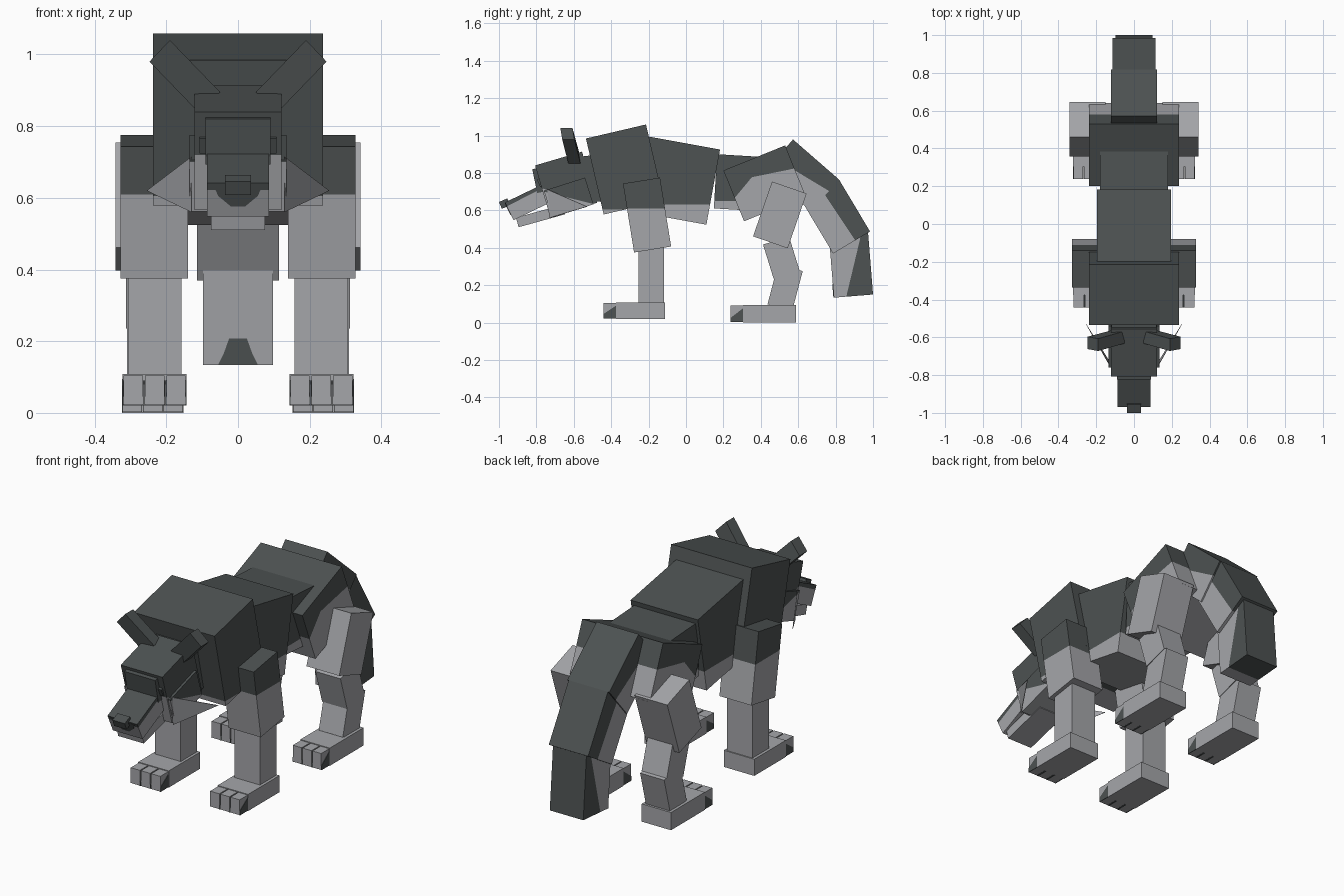
import bpy, bmesh
from mathutils import Vector

if "Cube" in bpy.data.objects:
    bpy.data.objects.remove(bpy.data.objects["Cube"])


def material(name, rgb):
    m = bpy.data.materials.new(name)
    m.diffuse_color = (*rgb, 1)
    m.use_nodes = True
    m.node_tree.nodes["Principled BSDF"].inputs["Base Color"].default_value = m.diffuse_color
    return m


DARK = material("dark_fur", (0.074, 0.084, 0.084))
LIGHT = material("pale_fur", (0.375, 0.38, 0.40))


def loft(name, a, b, cuts=(), base=0):
    """Join two matching outlines; faces right of every cut line (y, z) are pale."""
    bm = bmesh.new()
    va = [bm.verts.new(p) for p in a]
    vb = [bm.verts.new(p) for p in b]
    bm.faces.new(va)
    bm.faces.new(vb[::-1])
    for i in range(len(va)):
        j = (i + 1) % len(va)
        bm.faces.new((va[i], vb[i], vb[j], va[j]))
    planes = []
    for y0, z0, y1, z1 in cuts:
        co, no = Vector((0, y0, z0)), Vector((0, z0 - z1, y1 - y0))
        planes.append((co, no))
        bmesh.ops.bisect_plane(bm, geom=bm.verts[:] + bm.edges[:] + bm.faces[:],
                               plane_co=co, plane_no=no)
    for f in bm.faces:
        c = f.calc_center_median()
        pale = all((c - co).dot(no) < 0 for co, no in planes)
        f.material_index = int(pale) if planes else base
    bmesh.ops.recalc_face_normals(bm, faces=bm.faces)
    me = bpy.data.meshes.new(name)
    bm.to_mesh(me)
    bm.free()
    me.materials.append(DARK)
    me.materials.append(LIGHT)
    bpy.context.collection.objects.link(bpy.data.objects.new(name, me))


def prism(name, outline, x0, x1, cuts=(), base=0):
    loft(name, [(x0, y, z) for y, z in outline], [(x1, y, z) for y, z in outline], cuts, base)


def slab(name, start, end, depth, x0, x1, cuts=(), base=0):
    """Tilted box hanging at a right angle below its top edge."""
    p, q = Vector(start), Vector(end)
    e = (q - p).normalized()
    down = Vector((e.y, -e.x)) * depth
    prism(name, [p, q, q + down, p + down], x0, x1, cuts, base)


def mid(name, start, end, depth, w, cuts=(), base=0):
    slab(name, start, end, depth, -w, w, cuts, base)


def box(y0, y1, z0, z1):
    return [(y0, z0), (y1, z0), (y1, z1), (y0, z1)]


def level(z):
    return [(-1, z, 1, z)]


# Torso
mid("chest", (-.535, .984), (-.214, 1.059), .417, .237, level(.605))
mid("midriff", (-.198, .994), (.182, .925), .408, .197, level(.63))
mid("loin", (.166, .9), (.42, .885), .29, .18, level(.65))
mid("pelvis", (.2, .813), (.53, .947), .293, .237,
    [(.2, .594, .342, .765), (.342, .775, .61, .83)])

# Tail
mid("tail_base", (.572, .979), (.818, .765), .227, .123, [(.53, .845, .797, .684)])
mid("tail_middle", (.818, .765), (.984, .487), .23, .115, [(.706, .738, .92, .417)])
mid("tail_tip", (.973, .487), (1.0, .15), .21, .098, [(.93, .444, .856, .134)])

# Neck and head
mid("neck", (-.578, .885), (-.46, .9), .25, .118)
mid("skull", (-.807, .84), (-.556, .914), .285, .122, [(-.78, .722, -.48, .62)])
mid("cheeks", (-.76, .705), (-.54, .775), .15, .135, [(-.76, .70, -.48, .63)])
mid("brow", (-.797, .765), (-.69, .813), .046, .108)
mid("muzzle_bridge", (-.822, .82), (-.75, .835), .13, .09)
mid("muzzle", (-.968, .642), (-.775, .735), .105, .087, [(-.99, .605, -.755, .725)])
mid("nose", (-1.0, .645), (-.955, .664), .04, .036)
mid("lower_jaw", (-.909, .561), (-.66, .63), .053, .075, base=1)


def patch(name, rows, y_at):
    """Thin painted plate: mirrored rows of (half width, z) on a sloped face."""
    pts = [(w, z) for w, z in rows] + [(-w, z) for w, z in rows[::-1]]
    loft(name, [(x, y_at(z) - .003, z) for x, z in pts],
         [(x, y_at(z) + .003, z) for x, z in pts])


patch("muzzle_patch", [(.07, .638), (.055, .605), (.02, .576)],
      lambda z: -.968 + (.642 - z) * .482)
patch("tail_patch", [(.055, .135), (.04, .165), (.025, .207)],
      lambda z: .791 - (z - .133) * .08)


def paw(tag, side, s, x0, x1, y0, y1, z0, z1):
    """Foot block with three toes carrying dark claw wedges on their sides."""
    prism(f"{tag}_foot_{side}", box(y0, y1, z0, z1), s * x0, s * x1, base=1)
    step, tip = (x1 - x0) / 3, y0 - .067
    for i in range(3):
        a, b = x0 + i * step + .003, x0 + (i + 1) * step - .003
        prism(f"{tag}_toe_{side}_{i + 1}", box(tip, y0, z0 + .003, z1 - .004), s * a, s * b, base=1)
        claw = [(tip, z0 + .002), (y0, z0 + .002), (y0, z1 - .018), (tip, z0 + .025)]
        for k, x in enumerate((a, b)):
            prism(f"{tag}_claw_{side}_{i + 1}_{k + 1}", claw, s * (x - .002), s * (x + .002))


for side, s in (("right", -1), ("left", 1)):
    # Front leg
    slab(f"front_upper_leg_{side}", (-.337, .743), (-.139, .775), .373, s * .14, s * .328, level(.61))
    prism(f"front_lower_leg_{side}", box(-.255, -.118, .09, .42), s * .157, s * .307, base=1)
    paw("front", side, s, .143, .322, -.375, -.112, .02, .108)

    # Hind leg
    slab(f"thigh_{side}", (.46, .754), (.645, .69), .31, s * .15, s * .342, base=1)
    slab(f"hind_shin_{side}", (.412, .417), (.551, .46), .19, s * .165, s * .312, base=1)
    slab(f"hind_ankle_{side}", (.492, .31), (.624, .275), .22, s * .168, s * .309, base=1)
    paw("hind", side, s, .152, .324, .305, .588, 0, .094)

    # Slanted ear, leaning forward at the tip
    ear = [(.19, -.672, 1.04), (.247, -.662, .98), (.107, -.625, .835), (.05, -.632, .895)]
    loft(f"ear_{side}", [(s * x, y, z) for x, y, z in ear],
         [(s * x, y + .065, z) for x, y, z in ear])

    # Thin cheek tuft
    tuft = [(.13, -.75, .715), (.13, -.73, .56), (.255, -.53, .62)]
    loft(f"cheek_tuft_{side}", [(s * x, y, z) for x, y, z in tuft],
         [(s * x, y + .004, z) for x, y, z in tuft], base=1)
